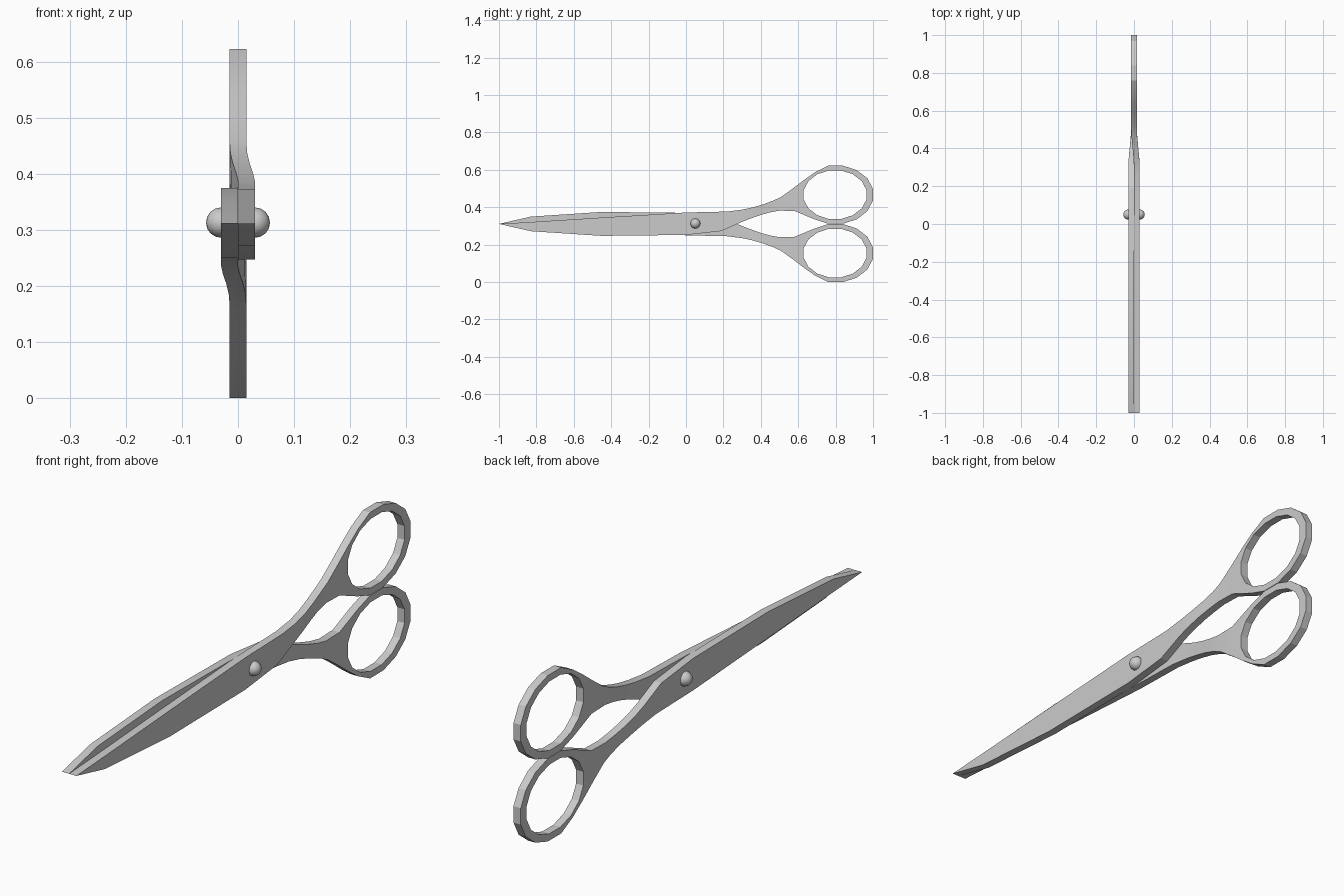
import bpy, bmesh
from math import cos, sin, radians, pi

if "Cube" in bpy.data.objects:
    bpy.data.objects.remove(bpy.data.objects["Cube"])

MID = 0.311      # height of the scissors' centre line
THICK = 0.03     # thickness of one half


def offset(y):
    # Blade lies beside the centre plane, handle is bent back onto it
    t = min(max((y - 0.30) / 0.21, 0), 1)
    return -0.015 * t * t * (3 - 2 * t)


# Blade and shank stations: lower edge (y, z), upper edge (y, z)
STATIONS = [
    (-0.83, 0.272, -0.83, 0.321),
    (-0.45, 0.247, -0.45, 0.345),
    (0.00, 0.252, 0.00, 0.372),
    (0.19, 0.273, 0.22, 0.377),
    (0.29, 0.318, 0.30, 0.387),
    (0.34, 0.338, 0.36, 0.400),
    (0.40, 0.359, 0.42, 0.418),
    (0.45, 0.373, 0.47, 0.437),
    (0.50, 0.382, 0.51, 0.456),
]


def make_half(name, side):
    bm = bmesh.new()

    def pair(y, z):
        x = offset(y)
        return [bm.verts.new((side * (x + d), y, MID + side * (z - MID)))
                for d in (0, THICK)]

    def slab(points):
        # front and back face of one cell
        for k in (0, 1):
            bm.faces.new([p[k] for p in points])

    def wall(a, b):
        bm.faces.new((a[0], b[0], b[1], a[1]))

    # Blade and shank
    tip = pair(-1.0, 0.311)
    low, high = [tip], [tip]
    for yl, zl, yh, zh in STATIONS:
        low.append(pair(yl, zl))
        high.append(pair(yh, zh))
    # Finger ring: outer and inner loops, starting at the top of the shank
    web = {0: (0.575, 0.503), 1: (0.63, 0.545), 2: (0.69, 0.587),
           14: (0.645, 0.353), 15: (0.58, 0.380)}
    outer, inner = [], []
    for i in range(16):
        a = radians(168.75 - 22.5 * i)
        outer.append(pair(*web.get(i, (0.80 + 0.204 * cos(a), 0.467 + 0.158 * sin(a)))))
        inner.append(pair(0.797 + 0.171 * cos(a), 0.467 + 0.132 * sin(a)))
    low.append(outer[15])
    high.append(outer[0])

    slab((tip, low[1], high[1]))
    for i in range(len(low) - 1):
        if i:
            slab((low[i], low[i + 1], high[i + 1], high[i]))
        wall(low[i], low[i + 1])
        wall(high[i], high[i + 1])
    for i in range(16):
        j = (i + 1) % 16
        slab((outer[i], outer[j], inner[j], inner[i]))
        wall(inner[i], inner[j])
        if j:
            wall(outer[i], outer[j])

    bmesh.ops.recalc_face_normals(bm, faces=bm.faces)
    mesh = bpy.data.meshes.new(name)
    bm.to_mesh(mesh)
    bm.free()
    ob = bpy.data.objects.new(name, mesh)
    bpy.context.collection.objects.link(ob)
    return ob


def smooth(ob, angle):
    bpy.ops.object.select_all(action='DESELECT')
    ob.select_set(True)
    bpy.context.view_layer.objects.active = ob
    bpy.ops.object.shade_smooth_by_angle(angle=radians(angle))


# Two identical halves, one turned half a revolution about the long axis
for name, side in (("upper_handle_half", 1), ("lower_handle_half", -1)):
    smooth(make_half(name, side), 15)

# Pivot rivet heads
for name, side in (("rivet_right", 1), ("rivet_left", -1)):
    bpy.ops.mesh.primitive_uv_sphere_add(segments=12, ring_count=8, radius=0.027,
                                         location=(side * 0.03, 0.05, 0.313),
                                         rotation=(0, pi / 2, 0))
    rivet = bpy.context.object
    rivet.name = name
    smooth(rivet, 40)
